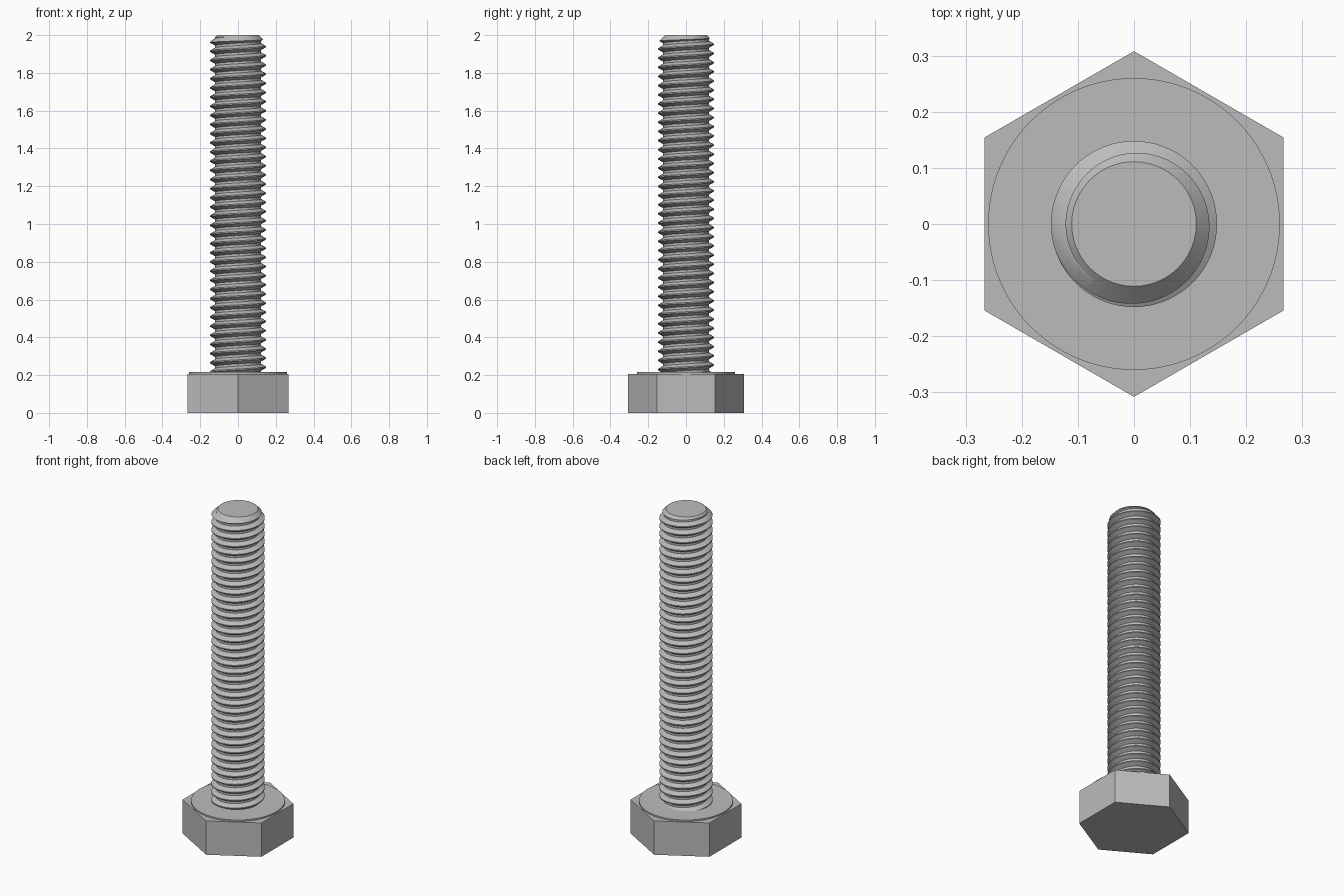
import bpy, bmesh
from math import cos, sin, radians, tau, floor

if "Cube" in bpy.data.objects:
    bpy.data.objects.remove(bpy.data.objects["Cube"], do_unlink=True)

PITCH, MAJOR, MINOR, TIP = 0.0485, 0.148, 0.122, 0.111
HEAD_TOP, SEAT_TOP, TOP = 0.207, 0.216, 2.0
SEGS = 72

steel = bpy.data.materials.new("steel grey")
steel.use_nodes = True
grey = (0.5, 0.5, 0.5, 1)
steel.diffuse_color = grey
steel.node_tree.nodes["Principled BSDF"].inputs["Base Color"].default_value = grey


def make_object(name, bm):
    bmesh.ops.recalc_face_normals(bm, faces=bm.faces)
    mesh = bpy.data.meshes.new(name)
    bm.to_mesh(mesh)
    bm.free()
    mesh.materials.append(steel)
    obj = bpy.data.objects.new(name, mesh)
    bpy.context.collection.objects.link(obj)
    return obj


def lathe(name, profile, sides, start=0.0):
    """Closed solid of stacked rings, given as (radius, height) pairs."""
    bm = bmesh.new()
    rings = [[bm.verts.new((r * cos(start + tau * i / sides),
                            r * sin(start + tau * i / sides), z))
              for i in range(sides)] for r, z in profile]
    for low, high in zip(rings, rings[1:]):
        for i in range(sides):
            k = (i + 1) % sides
            bm.faces.new((low[i], low[k], high[k], high[i]))
    bm.faces.new(rings[0])
    bm.faces.new(rings[-1])
    return make_object(name, bm)


def thread(name, z_start, turns):
    """Right-handed helical solid with a trapezoidal tooth."""
    flank, crest = PITCH * 5 / 16, PITCH / 8
    tooth = [(MINOR, 0), (MAJOR, flank), (MAJOR, flank + crest),
             (MINOR, 2 * flank + crest)]
    n = len(tooth)
    bm = bmesh.new()
    cols = []
    for i in range(SEGS):
        a = tau * i / SEGS
        cols.append([bm.verts.new((r * cos(a), r * sin(a),
                                   z_start + PITCH * (t + i / SEGS) + dz))
                     for t in range(turns) for r, dz in tooth])
    # The last column meets the first one a whole turn higher
    cols.append(cols[0][n:])
    for left, right in zip(cols, cols[1:]):
        for j in range(len(right) - 1):
            bm.faces.new((left[j], right[j], right[j + 1], left[j + 1]))
    bmesh.ops.holes_fill(bm, edges=[e for e in bm.edges if e.is_boundary])
    bmesh.ops.triangulate(bm, faces=[f for f in bm.faces if len(f.verts) > 4])
    return make_object(name, bm)


def smooth(obj):
    bpy.ops.object.select_all(action='DESELECT')
    obj.select_set(True)
    bpy.context.view_layer.objects.active = obj
    bpy.ops.object.shade_smooth_by_angle(angle=radians(25))


# Hexagonal head, points toward front and back
lathe("head", [(0.308, 0), (0.308, HEAD_TOP)], 6, radians(30))

# Thin round seat on the head
smooth(lathe("bearing_seat", [(0.26, HEAD_TOP - 0.02), (0.26, SEAT_TOP)], 96))

# Threaded shank, oversized and trimmed to a chamfered envelope
phase = TOP - (MINOR - TIP) - PITCH * 145 / 360
turns = floor((phase - 0.1) / PITCH)
shank = thread("threaded_shank", phase - turns * PITCH, turns + 3)
envelope = lathe("trim_envelope", [(0.2, 0.2), (0.2, TOP + TIP - 0.2), (TIP, TOP)], 96)
trim = shank.modifiers.new("chamfer", 'BOOLEAN')
trim.operation = 'INTERSECT'
trim.solver = 'EXACT'
trim.object = envelope
bpy.context.view_layer.objects.active = shank
bpy.ops.object.modifier_apply(modifier=trim.name)
bpy.data.objects.remove(envelope, do_unlink=True)
smooth(shank)
